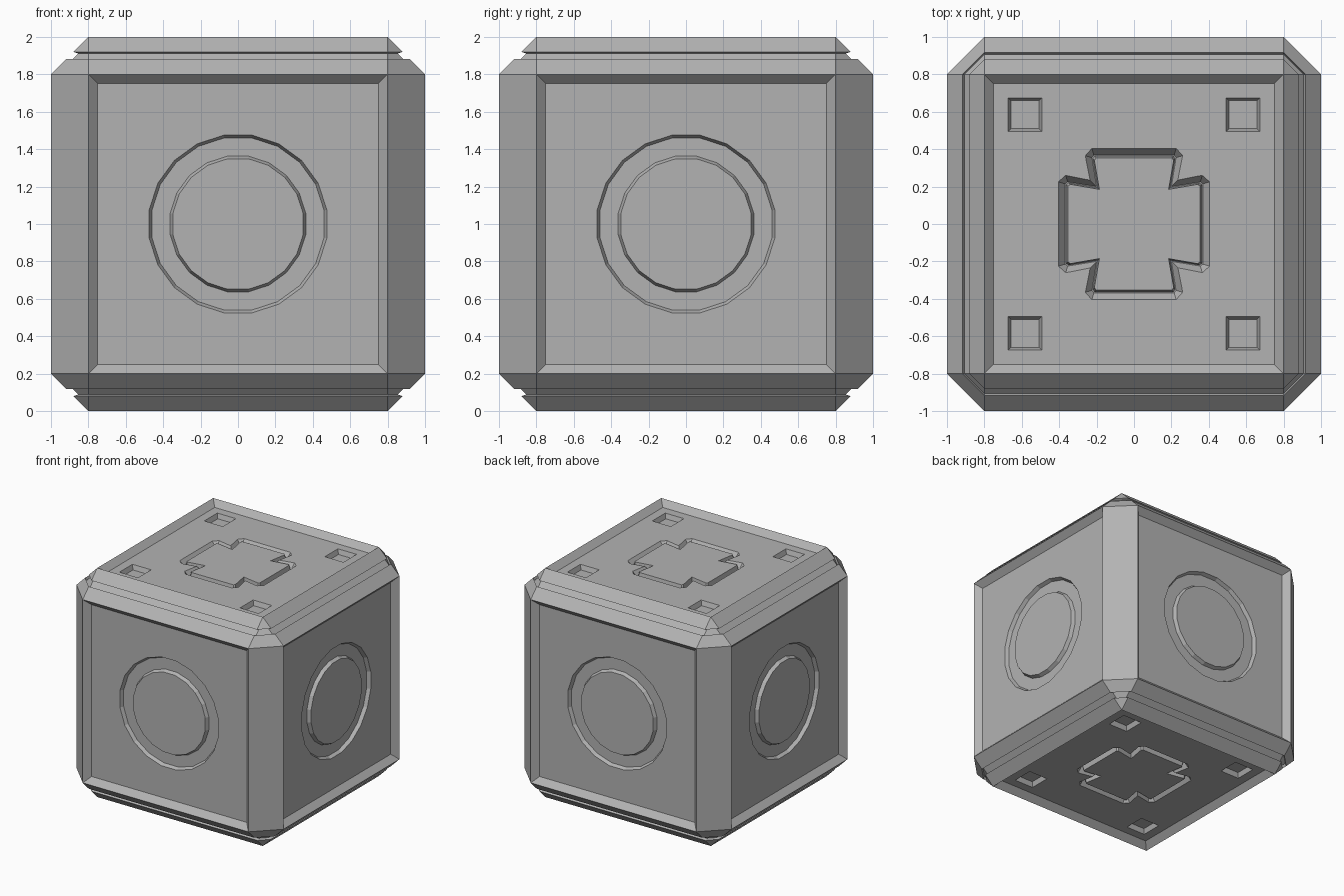
import bpy, bmesh
from math import pi, cos, sin
from mathutils import Matrix, Vector

if "Cube" in bpy.data.objects:
    bpy.data.objects.remove(bpy.data.objects["Cube"])

# Mid grey finish for every part
grey = bpy.data.materials.new("mid_grey")
grey.diffuse_color = (0.45, 0.45, 0.45, 1)
grey.use_nodes = True
grey.node_tree.nodes["Principled BSDF"].inputs["Base Color"].default_value = grey.diffuse_color


def link(name, bm):
    bmesh.ops.recalc_face_normals(bm, faces=bm.faces)
    mesh = bpy.data.meshes.new(name)
    bm.to_mesh(mesh)
    bm.free()
    mesh.materials.append(grey)
    ob = bpy.data.objects.new(name, mesh)
    bpy.context.collection.objects.link(ob)
    return ob


def loft(bm, loops):
    """Closed solid through rings of 3D points."""
    rings = [[bm.verts.new(p) for p in loop] for loop in loops]
    for a, b in zip(rings, rings[1:]):
        n = len(a)
        for i in range(n):
            bm.faces.new((a[i], a[(i + 1) % n], b[(i + 1) % n], b[i]))
    bm.faces.new(rings[0][::-1])
    bm.faces.new(rings[-1])


def pocket(bm, outer, inner, depth, mat, over=0.2):
    """Tapered cutter: outer outline at the panel, inner outline at the floor."""
    top = [(ox + (ox - ix) * over, oy + (oy - iy) * over, depth * over)
           for (ox, oy), (ix, iy) in zip(outer, inner)]
    floor = [(x, y, -depth) for x, y in inner]
    loft(bm, [[mat @ Vector(p) for p in top], [mat @ Vector(p) for p in floor]])


def pad(name, base, top, depth, mat):
    """Raised pad standing on a pocket floor, flush with the panel."""
    bm = bmesh.new()
    loft(bm, [[mat @ Vector((x, y, z)) for x, y in outline]
              for outline, z in ((base, -depth), (top, 0.0))])
    return link(name, bm)


def circle(r, n=20):
    return [(r * cos((i + .5) * 2 * pi / n), r * sin((i + .5) * 2 * pi / n)) for i in range(n)]


def square(cx, cy, h):
    return [(cx - h, cy - h), (cx + h, cy - h), (cx + h, cy + h), (cx - h, cy + h)]


def turn4(points):
    return [(x * c - y * s, x * s + y * c)
            for c, s in ((1, 0), (0, 1), (-1, 0), (0, -1)) for x, y in points]


# Body: octagonal sections, with a groove along the top and bottom chamfers
def section(h, z):
    c = 0.7999
    return [Vector((x, y, z)) for x, y in turn4([(h, -c), (h, c)])]


profile = [(0.8, 1.0), (0.88, 0.92), (0.855, 0.912), (0.907, 0.86), (0.917, 0.883), (1.0, 0.8)]
levels = [(h, -z) for h, z in profile] + profile[::-1]
bm = bmesh.new()
loft(bm, [section(h, z + 1) for h, z in levels])
bmesh.ops.remove_doubles(bm, verts=bm.verts, dist=0.001)
bmesh.ops.recalc_face_normals(bm, faces=bm.faces)

# Sunken panel on each of the six sides
panels = [f for f in bm.faces if f.calc_area() > 1.5]
bmesh.ops.inset_individual(bm, faces=panels, thickness=0.05, depth=0, use_even_offset=True)
for f in panels:
    shift = f.normal * -0.05
    for v in f.verts:
        v.co += shift
body = link("crate_body", bm)

# Frames on the panel surfaces
centre = Matrix.Translation((0, 0, 1))
lift = Matrix.Translation((0, 0, 0.95))
caps = [centre @ Matrix.Rotation(a, 4, 'X') @ lift for a in (0, pi)]
sides = [centre @ Matrix.Rotation(i * pi / 2, 4, 'Z') @ Matrix.Rotation(pi / 2, 4, 'X') @ lift
         for i in range(4)]

# Pockets: flared cross and four small squares on top and bottom, round wells on the sides
cross_out = turn4([(.365, -.26), (.405, -.225), (.405, .225), (.365, .26), (.235, .235)])
cross_in = turn4([(.355, -.225), (.368, -.215), (.368, .215), (.355, .225), (.2, .2)])
cross_base = turn4([(.35, -.22), (.363, -.21), (.363, .21), (.35, .22), (.195, .195)])
cross_top = turn4([(.34, -.212), (.353, -.202), (.353, .202), (.34, .212), (.185, .185)])
bm = bmesh.new()
for m in caps:
    pocket(bm, cross_out, cross_in, 0.05, m)
    for sx in (-1, 1):
        for sy in (-1, 1):
            cx, cy = sx * 0.583, sy * 0.585
            pocket(bm, square(cx, cy, 0.09), square(cx, cy, 0.075), 0.04, m)
for m in sides:
    pocket(bm, circle(0.481), circle(0.466), 0.03, m)
cutter = link("pocket_cutter", bm)
cutter.hide_render = True

mod = body.modifiers.new("pockets", 'BOOLEAN')
mod.operation = 'DIFFERENCE'
mod.solver = 'EXACT'
mod.object = cutter
bpy.context.view_layer.objects.active = body
bpy.ops.object.modifier_apply(modifier=mod.name)
bpy.data.objects.remove(cutter)

# Cross pads on top and bottom, round discs in the side wells
for name, m in zip(("top_cross_pad", "bottom_cross_pad"), caps):
    pad(name, cross_base, cross_top, 0.05, m)
for i, m in enumerate(sides):
    pad(f"side_disc_{i + 1}", circle(0.367), circle(0.353), 0.03, m)
